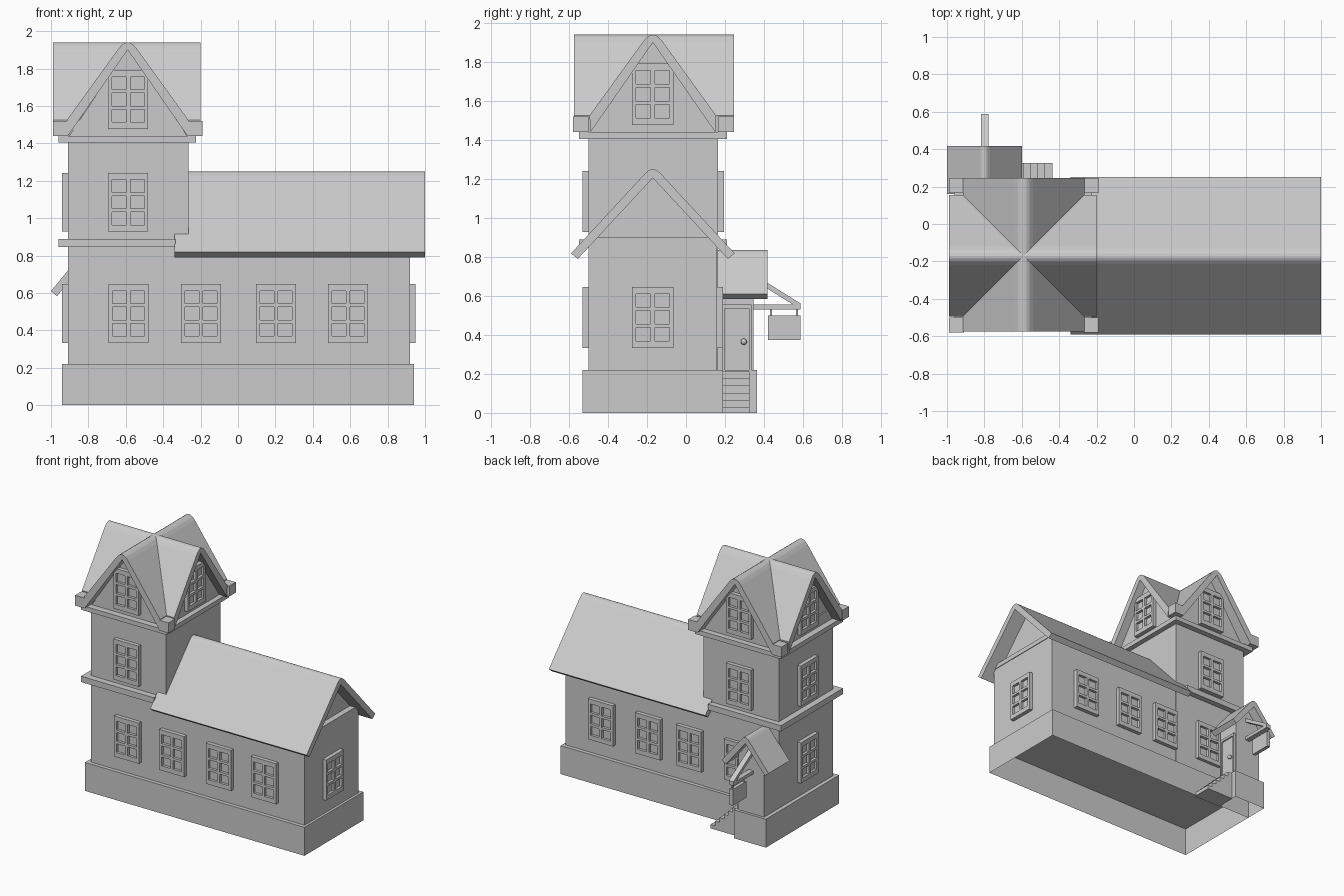
import bpy, bmesh, math
from mathutils import Matrix

if "Cube" in bpy.data.objects:
    bpy.data.objects.remove(bpy.data.objects["Cube"])

CX, CY = -0.59, -0.17          # tower centre, also ridge line of the long roof


def finish(name, bm):
    bmesh.ops.recalc_face_normals(bm, faces=bm.faces)
    me = bpy.data.meshes.new(name)
    bm.to_mesh(me)
    bm.free()
    ob = bpy.data.objects.new(name, me)
    bpy.context.collection.objects.link(ob)
    return ob


def prism(name, pts, axis, a, b):
    """Extrude a (u, z) profile along x or y from a to b."""
    bm = bmesh.new()
    co = (lambda u, z, d: (d, u, z)) if axis == 'x' else (lambda u, z, d: (u, d, z))
    f = bm.faces.new([bm.verts.new(co(u, z, a)) for u, z in pts])
    ext = bmesh.ops.extrude_face_region(bm, geom=[f], use_keep_orig=True)
    vs = [g for g in ext['geom'] if isinstance(g, bmesh.types.BMVert)]
    bmesh.ops.translate(bm, verts=vs, vec=co(0, 0, b - a))
    return finish(name, bm)


def box(name, x0, x1, y0, y1, z0, z1, open_bottom=False):
    bm = bmesh.new()
    bmesh.ops.create_cube(bm, size=1)
    for v in bm.verts:
        v.co = (x0 if v.co.x < 0 else x1, y0 if v.co.y < 0 else y1, z0 if v.co.z < 0 else z1)
    if open_bottom:
        low = [f for f in bm.faces if all(v.co.z == min(w.co.z for w in bm.verts) for v in f.verts)]
        bmesh.ops.delete(bm, geom=low, context='FACES_ONLY')
    return finish(name, bm)


def gable_roof(name, axis, c, a, b, half, z_out, slope, r, in_half, z_in, in_top):
    """Two roof slabs with a softly rounded ridge."""
    top = z_out + slope * half
    ridge = [(r * t, top - slope * r * (1 + t * t) / 2) for t in (-1, -.6, -.3, 0, .3, .6, 1)]
    pts = [(-in_half, z_in), (-half, z_out)] + ridge + [(half, z_out), (in_half, z_in), (0, in_top)]
    return prism(name, [(c + u, z) for u, z in pts], axis, a, b)


def window(name, x, y, z, turn):
    """Six-pane window standing 0.03 proud of the wall; built facing -y."""
    xs = [-.107, -.086, -.011, .011, .086, .107]
    zs = [-.157, -.121, -.053, -.034, .034, .053, .121, .157]
    bm = bmesh.new()
    g = [[bm.verts.new((u, -.03, w)) for w in zs] for u in xs]
    panes = []
    for i in range(5):
        for j in range(7):
            f = bm.faces.new((g[i][j], g[i + 1][j], g[i + 1][j + 1], g[i][j + 1]))
            if i % 2 and j % 2:
                panes.append(f)
    rim = [e for e in bm.edges if e.is_boundary]
    ext = bmesh.ops.extrude_edge_only(bm, edges=rim)
    bmesh.ops.translate(bm, vec=(0, .032, 0),
                        verts=[v for v in ext['geom'] if isinstance(v, bmesh.types.BMVert)])
    ext = bmesh.ops.extrude_discrete_faces(bm, faces=panes)
    bmesh.ops.translate(bm, vec=(0, .02, 0), verts=list({v for f in ext['faces'] for v in f.verts}))
    ob = finish(name, bm)
    ob.matrix_world = Matrix.Translation((x, y, z)) @ Matrix.Rotation(math.radians(turn), 4, 'Z')


# Foundation and long hall
box("foundation", -.94, .94, -.53, .19, 0, .22, True)
box("hall_walls", -.90, .92, -.50, .16, .215, .87)
prism("hall_gable", [(-.50, .86), (.16, .86), (CY, 1.21)], 'x', -.5, .88)
box("gable_beam", .86, .925, -.48, .14, .865, .90)
gable_roof("hall_roof", 'x', CY, -.34, 1.0, .42, .818, 1.08, .04, .385, .79, 1.205)

# Tower
box("tower_walls", -.91, -.265, -.50, .165, .215, 1.42)
box("tower_ledge", -.96, -.335, -.55, .21, .845, .89)
box("tower_cornice", -.96, -.225, -.55, .21, 1.405, 1.44)
prism("tower_gable_x", [(-.50, 1.43), (.165, 1.43), (CY, 1.91)], 'x', -.91, -.265)
prism("tower_gable_y", [(-.91, 1.43), (-.265, 1.43), (CX, 1.91)], 'y', -.50, .165)
for axis, c, a, b in (('x', CY, -.99, -.2), ('y', CX, -.575, .245)):
    top = 1.52 + 1.4 * .325
    ridge = [(.05 * t, top - .035 * (1 + t * t)) for t in (-1, -.6, -.3, 0, .3, .6, 1)]
    pts = [(-.32, 1.44), (-.325, 1.525)] + ridge + [(.325, 1.525), (.32, 1.44), (0, 1.9)]
    prism("tower_roof_" + axis, [(c + u, z) for u, z in pts], axis, a, b)
for i, (x0, x1) in enumerate(((-.99, -.91), (-.27, -.19))):
    for j, (y0, y1) in enumerate(((-.58, -.50), (.165, .245))):
        box(f"roof_corner_block_{i}{j}", x0, x1, y0, y1, 1.44, 1.52)

# Windows
for i, x in enumerate((-.585, -.197, .203, .588)):
    window(f"front_window_{i}", x, -.50, .49, 0)
for i, x in enumerate((-.565, -.155, .195, .60)):
    window(f"back_window_{i}", x, .16, .49, 180)
window("right_window", .92, CY, .49, 90)
window("left_window", -.91, CY, .49, -90)
for name, x, y, turn in (("front", -.587, -.50, 0), ("back", -.587, .165, 180),
                         ("left", -.91, CY, -90), ("right", -.265, CY, 90)):
    if name != "right":
        window(f"tower_{name}_window", x, y, 1.085, turn)
    window(f"gable_{name}_window", x, y, 1.635, turn)

# Entrance porch
box("porch_base", -.94, -.665, .185, .365, 0, .22, True)
prism("porch_walls", [(-.91, .215), (-.69, .215), (-.69, .65), (-.80, .79), (-.91, .65)],
      'y', .16, .345)
gable_roof("porch_roof", 'y', -.80, .16, .418, .20, .61, 1.22, .03, .168, .583, .788)

# Door, frame and knob on the right side of the porch
for y0, y1, z1 in ((.187, .20, .54), (.322, .337, .54)):
    box("door_jamb", -.70, -.672, y0, y1, .22, z1)
box("door_lintel", -.70, -.672, .187, .337, .535, .555)
box("door", -.70, -.682, .20, .322, .22, .535)
bm = bmesh.new()
bmesh.ops.create_uvsphere(bm, u_segments=12, v_segments=8, radius=.016,
                          matrix=Matrix.Translation((-.668, .297, .365)))
knob = finish("door_knob", bm)
knob.data.shade_smooth()

# Steps
n, run, rise = 6, .038, .22 / 6
steps = [(-.67, 0), (-.67, .22 - rise * .2)]
for i in range(n):
    z = .22 - rise * (i + .2)
    steps += [(-.665 + run * (i + 1), z), (-.665 + run * (i + 1), max(z - rise, 0))]
prism("steps", steps, 'y', .175, .325)

# Hanging sign on its bracket
box("sign_beam", -.818, -.778, .34, .587, .53, .555)
prism("sign_brace", [(.34, .715), (.34, .685), (.55, .555), (.587, .555), (.587, .562)],
      'x', -.818, -.778)
for y in (.435, .57):
    box("sign_hook", -.803, -.793, y - .005, y + .005, .495, .535)
box("sign_board", -.812, -.784, .42, .587, .375, .50)
